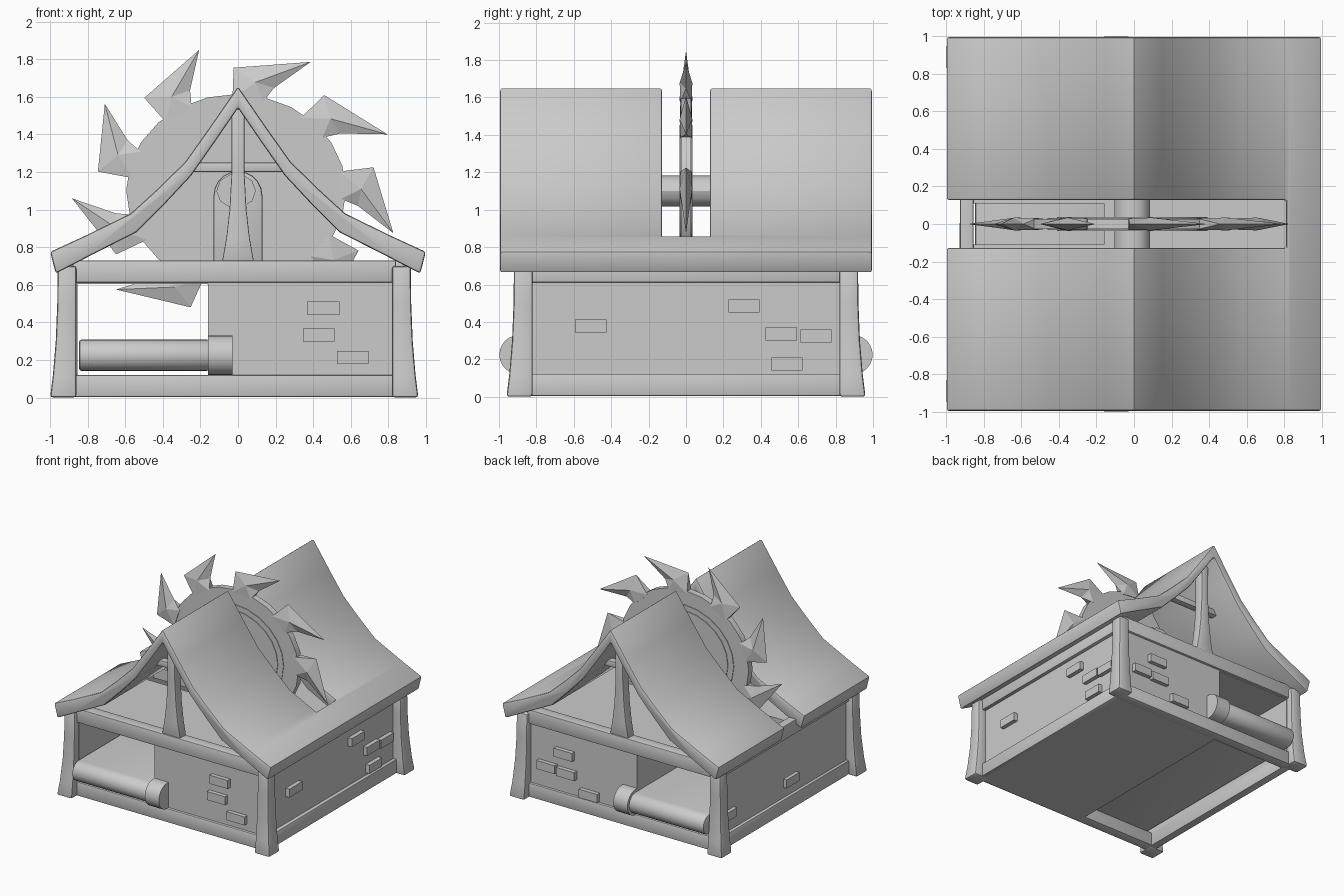
import bpy, bmesh
from math import sin, cos, pi, radians

if "Cube" in bpy.data.objects:
    bpy.data.objects.remove(bpy.data.objects["Cube"])

CX = -0.02  # the house body sits slightly left of the roof centre


def make(name, verts, faces, bevel=0.0, cutter=None, segs=2, smooth=True):
    me = bpy.data.meshes.new(name)
    me.from_pydata(verts, [], faces)
    bm = bmesh.new()
    bm.from_mesh(me)
    bmesh.ops.recalc_face_normals(bm, faces=bm.faces)
    bm.to_mesh(me)
    bm.free()
    ob = bpy.data.objects.new(name, me)
    bpy.context.collection.objects.link(ob)
    if cutter:
        m = ob.modifiers.new("cut", 'BOOLEAN')
        m.operation, m.solver, m.object = 'DIFFERENCE', 'EXACT', cutter
    if bevel:
        m = ob.modifiers.new("bevel", 'BEVEL')
        m.width, m.segments = bevel, segs
        m.limit_method, m.angle_limit = 'ANGLE', radians(40)
    if ob.modifiers:
        dg = bpy.context.evaluated_depsgraph_get()
        new = bpy.data.meshes.new_from_object(ob.evaluated_get(dg))
        ob.modifiers.clear()
        ob.data = new
    if smooth:
        bpy.ops.object.select_all(action='DESELECT')
        ob.select_set(True)
        bpy.context.view_layer.objects.active = ob
        bpy.ops.object.shade_smooth_by_angle(angle=radians(32))
    return ob


def prism(name, pts, lo, hi, axis='y', **kw):
    """Extrude a 2D outline: (x,z) along y, or (y,z) along x."""
    place = (lambda a, b, t: (a, t, b)) if axis == 'y' else (lambda a, b, t: (t, a, b))
    n = len(pts)
    verts = [place(a, b, t) for t in (lo, hi) for a, b in pts]
    faces = [tuple(range(n)), tuple(range(2 * n - 1, n - 1, -1))]
    faces += [(i, (i + 1) % n, n + (i + 1) % n, n + i) for i in range(n)]
    return make(name, verts, faces, **kw)


def box(name, x0, x1, y0, y1, z0, z1, **kw):
    return prism(name, [(x0, z0), (x1, z0), (x1, z1), (x0, z1)], y0, y1, **kw)


def arc(cx, cz, r, a0, a1, n, sq=1.0):
    return [(cx + r * cos(a0 + (a1 - a0) * i / n), cz + sq * r * sin(a0 + (a1 - a0) * i / n))
            for i in range(n + 1)]


def circle(cx, cz, r, n, sq=1.0):
    return arc(cx, cz, r, 0, 2 * pi, n, sq)[:-1]


def mirrored(pts):
    """Right half outline, top to bottom, closed by its mirror image."""
    return pts + [(-x, z) for x, z in reversed(pts) if x > 1e-6]


# Roof: bent gable with a slot for the saw, open on the left
outer = [(0, 1.655), (.15, 1.438), (.28, 1.255), (.42, 1.117), (.57, .98),
         (.79, .872), (.83, .853), (1, .775)]
inner = [(.97, .66), (.83, .732), (.79, .753), (.54, .88), (.39, 1.03), (.25, 1.18),
         (.12, 1.365), (0, 1.54)]
roof_pts = outer + inner + [(-x, z) for x, z in reversed(inner[:-1])] \
    + [(-x, z) for x, z in reversed(outer[1:])]
slot = box("slot_cutter", -1.2, .81, -.127, .127, .5, 2, smooth=False)
slot.hide_render = True
prism("roof", roof_pts, -.995, .995, bevel=.02, cutter=slot)
bpy.data.objects.remove(slot)

# Stone body, left wall and attic floor
box("stone_body", -.16, .855, -.87, .87, .004, .70)
box("left_wall", -.90, -.855, -.87, .87, .004, .70)
for s in (-1, 1):
    y0, y1 = sorted((s * .11, s * .87))
    box("attic_floor", -.87, -.15, y0, y1, .605, .70)

# Horizontal beams, bottom and top
for z0, z1 in ((.004, .12), (.612, .73)):
    for s in (-1, 1):
        y0, y1 = sorted((s * .80, s * .89))
        box("end_beam", CX - .86, CX + .86, y0, y1, z0, z1, bevel=.008)
        x0, x1 = sorted((CX + s * .835, CX + s * .905))
        box("side_beam", x0, x1, -.84, .84, z0, z1, bevel=.008)

# Flared corner posts
levels = [(0, .98), (.12, .965), (.3, .95), (.5, .942), (.70, .94)]
for sx in (-1, 1):
    for sy in (-1, 1):
        verts = []
        for z, o in levels:
            verts += [(CX + sx * a, sy * (b - .02), z)
                      for a, b in ((.84, .84), (o, .84), (o, o), (.84, o))]
        n = len(levels)
        faces = [(0, 1, 2, 3), tuple(range(4 * n - 4, 4 * n))]
        faces += [(4 * k + i, 4 * k + (i + 1) % 4, 4 * k + 4 + (i + 1) % 4, 4 * k + 4 + i)
                  for k in range(n - 1) for i in range(4)]
        make("corner_post", verts, faces, bevel=.015)

# Raised bricks: (position along wall, height)
W, H = .084, .035
for s, spots in ((-1, [(.455, .475), (.43, .333), (.61, .213)]),
                 (1, [(.50, .445), (.66, .30), (.48, .29), (.27, .165)])):
    for x, z in spots:
        y0, y1 = sorted((s * .86, s * .905))
        box("brick", x - W, x + W, y0, y1, z - H, z + H)
for x0, x1, spots in ((.85, .89, [(.31, .485), (-.51, .378), (.51, .335), (.695, .325), (.54, .175)]),
                      (-.93, -.89, [(.74, .26), (-.08, .24)])):
    for y, z in spots:
        box("brick", x0, x1, y - W, y + W, z - H, z + H)


# Conveyor belt through the open bay, with rounded guide beside it
def stadium(y, z, r):
    return arc(y, z, r, -pi / 2, pi / 2, 12) + arc(-y, z, r, pi / 2, 3 * pi / 2, 12)


prism("conveyor_belt", stadium(.895, .225, .083), -.845, -.155, 'x', bevel=.01)
prism("conveyor_guide", stadium(.893, .225, .105), -.16, -.03, 'x')

# Gable king posts and collar beams
king = mirrored([(.034, 1.56), (.034, 1.2), (.045, 1.0), (.062, .85), (.085, .72)])
for s in (-1, 1):
    y0, y1 = sorted((s * .80, s * .88))
    prism("king_post", king, y0, y1, bevel=.006)
    y0, y1 = sorted((s * .68, s * .74))
    box("collar_beam", -.24, .24, y0, y1, 1.20, 1.25, bevel=.006)

# Saw centre; the blade is slightly flattened vertically
BX, BZ, SQ = -.01, 1.1, .88

# Axle and its arched bearings
prism("axle", circle(BX, BZ, .095, 12, SQ), -.30, .30)
bearing = [(.13, .69)] + arc(0, 1.075, .13, 0, pi, 10) + [(-.13, .69)]
for s in (-1, 1):
    y0, y1 = sorted((s * .18, s * .28))
    prism("axle_bearing", bearing, y0, y1, bevel=.012)
    y0, y1 = sorted((s * .28, s * .31))
    prism("axle_cap", circle(BX, BZ, .105, 10, SQ), y0, y1)

# Saw blade: disc and raised rings
prism("saw_disc", circle(BX, BZ, .585, 24, SQ), -.026, .026)
prism("saw_ring_outer", circle(BX, BZ, .45, 24, SQ), -.031, .031)
prism("saw_ring_inner", circle(BX, BZ, .40, 24, SQ), -.036, .036)

# Nine hooked, faceted teeth
for k in range(9):
    a = 23 + 40 * k

    def polar(r, deg, y):
        t = radians(a + deg)
        return (BX + r * cos(t), y, BZ + SQ * r * sin(t))

    verts = [polar(.875, 0, 0), polar(.745, 28, 0)]              # tip, heel
    verts += [polar(.56, 29, y) for y in (-.03, .03)]            # back of base
    verts += [polar(.56, 12, y) for y in (-.03, .03)]            # front of base
    verts += [polar(.655, 9, 0)]                                 # throat
    verts += [polar(.665, 18, y) for y in (-.034, .034)]         # raised middle
    rim = lambda b, f, m: [(0, 1, m), (1, b, m), (b, f, m), (f, 6, m), (6, 0, m)]
    faces = rim(2, 4, 7) + rim(3, 5, 8) + [(1, 2, 3), (4, 5, 6), (2, 3, 5, 4)]
    make("saw_tooth", verts, faces, smooth=False)
